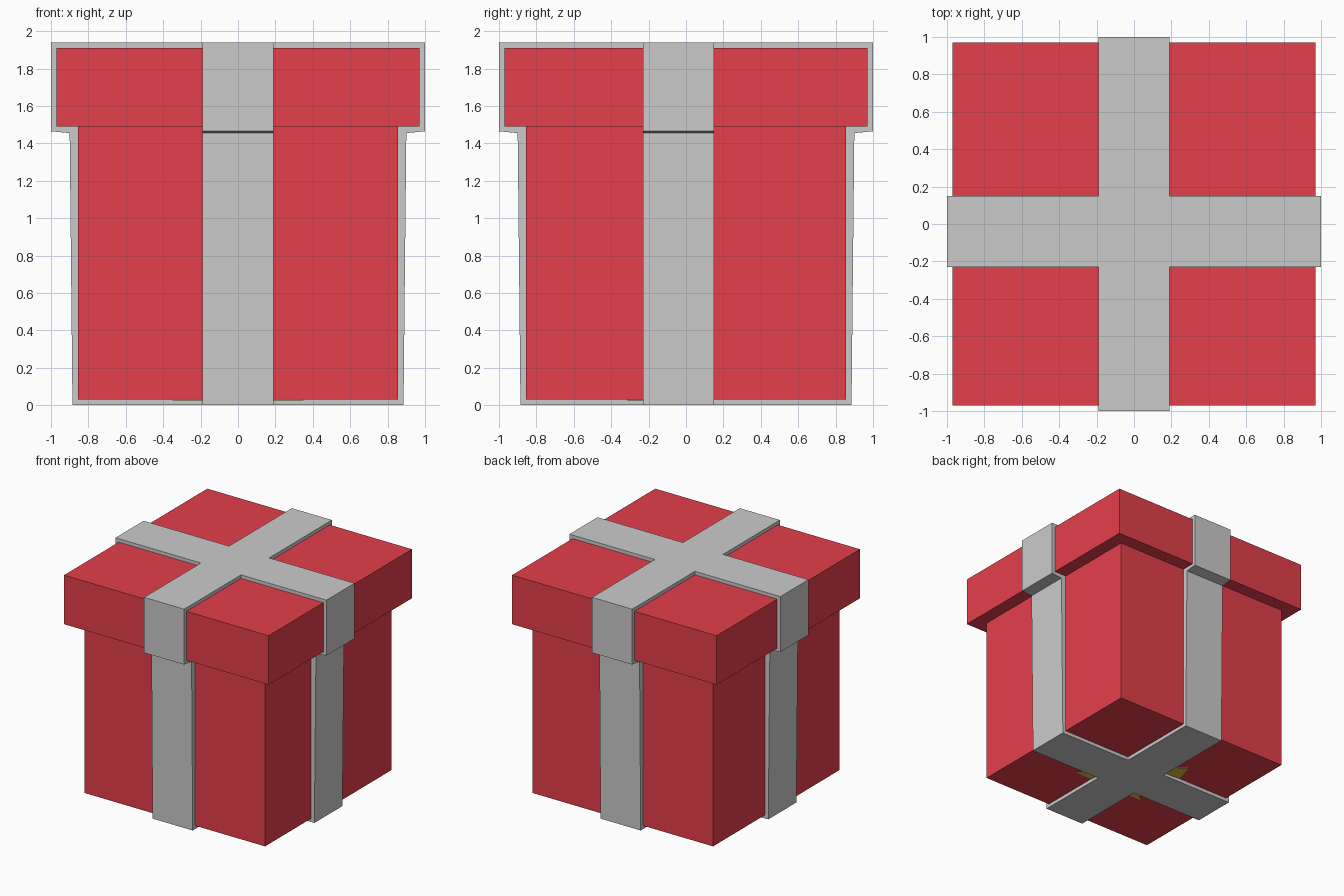
import bpy, bmesh

if "Cube" in bpy.data.objects:
    bpy.data.objects.remove(bpy.data.objects["Cube"])


def material(name, rgb):
    m = bpy.data.materials.new(name)
    m.diffuse_color = (*rgb, 1)
    m.use_nodes = True
    m.node_tree.nodes["Principled BSDF"].inputs["Base Color"].default_value = m.diffuse_color
    return m


def loft(name, loops, mat=None):
    """Closed solid through stacked outlines with equal point counts."""
    bm = bmesh.new()
    rings = [[bm.verts.new(p) for p in loop] for loop in loops]
    n = len(rings[0])
    for a, b in zip(rings, rings[1:]):
        for i in range(n):
            j = (i + 1) % n
            bm.faces.new((a[i], a[j], b[j], b[i]))
    bm.faces.new(rings[0][::-1])
    bm.faces.new(rings[-1])
    bmesh.ops.recalc_face_normals(bm, faces=bm.faces)
    me = bpy.data.meshes.new(name)
    bm.to_mesh(me)
    bm.free()
    ob = bpy.data.objects.new(name, me)
    bpy.context.collection.objects.link(ob)
    if mat:
        me.materials.append(mat)
    return ob


def square(r, z):
    return [(-r, -r, z), (r, -r, z), (r, r, z), (-r, r, z)]


def cross(r, z, w=0.19, y0=-0.23, y1=0.15):
    return [(x, y, z) for x, y in (
        (-w, -r), (w, -r), (w, y0), (r, y0), (r, y1), (w, y1),
        (w, r), (-w, r), (-w, y1), (-r, y1), (-r, y0), (-w, y0))]


red = material("red_paper", (0.78, 0.05, 0.07))
gold = material("gold", (0.75, 0.55, 0.05))

# Box and overhanging lid
loft("box_body", [square(0.855, 0.03), square(0.855, 1.49)], red)
loft("box_lid", [square(0.97, 1.49), square(0.97, 1.91)], red)

# Crossed ribbon wrapping body and lid, stepping out under the lid
loft("ribbon", [cross(0.885, 0), cross(0.9, 1.455),
                cross(1.0, 1.465), cross(1.0, 1.94)])

# Gold plate peeking out beside the ribbon underneath
plate = [(-0.35, -0.32), (0.35, -0.31), (0.2, -0.1), (-0.1, 0.15),
         (-0.3, 0.34), (-0.35, 0.17), (-0.19, 0.1), (-0.19, -0.2)]
loft("bottom_plate", [[(x, y, z) for x, y in plate] for z in (0.025, 0.05)], gold)
